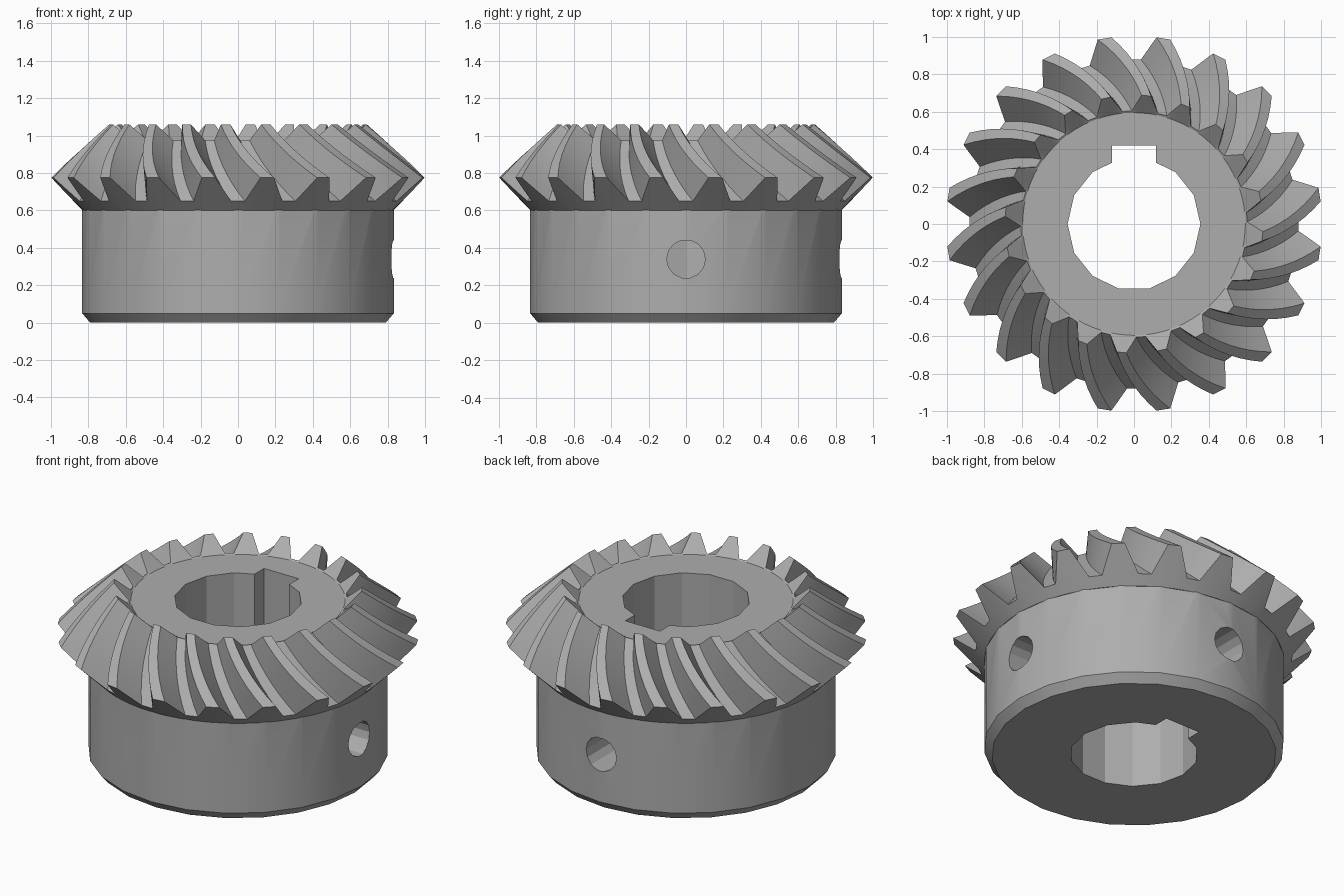
import bpy, bmesh
from math import radians, cos, sin, pi
from mathutils import Matrix

if "Cube" in bpy.data.objects:
    bpy.data.objects.remove(bpy.data.objects["Cube"])

steel = bpy.data.materials.new("grey steel")
steel.use_nodes = True
grey = (0.42, 0.42, 0.42, 1)
steel.diffuse_color = grey
steel.node_tree.nodes["Principled BSDF"].inputs["Base Color"].default_value = grey

TEETH = 20
STEPS = 7
TWIST = -14.5
# One tooth across its width: (angle from tooth centre, height fraction)
TOOTH = [(-6.6, 0), (-4.2, 0.5), (-2.1, 1), (2.1, 1), (4.2, 0.5), (6.6, 0)]


def mix(a, b, t):
    return [p + (q - p) * t for p, q in zip(a, b)]


def make_object(name, bm):
    bmesh.ops.recalc_face_normals(bm, faces=bm.faces)
    mesh = bpy.data.meshes.new(name)
    bm.to_mesh(mesh)
    bm.free()
    mesh.materials.append(steel)
    ob = bpy.data.objects.new(name, mesh)
    bpy.context.collection.objects.link(ob)
    return ob


def loft(name, rings):
    """Skin a stack of closed rings and cap both ends."""
    bm = bmesh.new()
    rows = [[bm.verts.new(p) for p in ring] for ring in rings]
    n = len(rows[0])
    for low, high in zip(rows, rows[1:]):
        for i in range(n):
            j = (i + 1) % n
            bm.faces.new((low[i], low[j], high[j], high[i]))
    bm.faces.new(rows[0][::-1])
    bm.faces.new(rows[-1])
    return make_object(name, bm)


def polar(r, z, degrees):
    a = radians(degrees)
    return (r * cos(a), r * sin(a), z)


def tooth_ring(t):
    """Toothed cross-section, t = 0 at the wide end and 1 at the narrow end."""
    root = mix((0.88, 0.65), (0.605, 0.975), t)
    tip = mix((1.005, 0.775), (0.69, 1.06), t)
    turn = TWIST * (t + 0.15 * t * (1 - t))
    return [polar(*mix(root, tip, h), 9 + 360 / TEETH * k + turn + off)
            for k in range(TEETH) for off, h in TOOTH]


def round_ring(r, z, turn):
    return [polar(r, z, 9 + 360 / TEETH * k + turn + off)
            for k in range(TEETH) for off, h in TOOTH]


def cylinder(name, r, depth, sides, matrix):
    bm = bmesh.new()
    bmesh.ops.create_cone(bm, cap_ends=True, segments=sides, radius1=r,
                          radius2=r, depth=depth, matrix=matrix)
    return make_object(name, bm)


# Toothed crown with conical back and front
rings = [round_ring(0.83, 0.6, 0)]
rings += [tooth_ring(i / STEPS) for i in range(STEPS + 1)]
rings.append(round_ring(0.595, 0.97, TWIST))
gear = loft("bevel_gear", rings)

# Hub with chamfered foot
hub = loft("hub", [[polar(r, z, 360 / 24 * i) for i in range(24)]
                   for r, z in ((0.79, 0), (0.833, 0.05), (0.833, 0.61))])

# Shaft bore, keyway and two set-screw holes
bore = cylinder("bore_cutter", 0.355, 3, 14, Matrix.Rotation(pi / 14, 4, "Z"))
bm = bmesh.new()
bmesh.ops.create_cube(bm, size=1, matrix=Matrix.Translation((0, 0.21, 0))
                      @ Matrix.Diagonal((0.235, 0.42, 3, 1)))
keyway = make_object("keyway_cutter", bm)
holes = [cylinder("screw_hole_cutter", 0.103, 0.8, 14,
                  Matrix.Rotation(angle, 4, "Z")
                  @ Matrix.Translation((0.6, 0, 0.34))
                  @ Matrix.Rotation(pi / 2, 4, "Y"))
         for angle in (0, pi / 2)]

helpers = [(hub, "UNION"), (bore, "DIFFERENCE"), (keyway, "DIFFERENCE")]
helpers += [(hole, "DIFFERENCE") for hole in holes]
for helper, operation in helpers:
    helper.hide_render = True
    mod = gear.modifiers.new(helper.name, "BOOLEAN")
    mod.operation = operation
    mod.solver = "EXACT"
    mod.object = helper

# Bake the cuts and drop the helpers
bpy.context.view_layer.update()
baked = bpy.data.meshes.new_from_object(
    gear.evaluated_get(bpy.context.evaluated_depsgraph_get()))
gear.modifiers.clear()
gear.data = baked
for helper, operation in helpers:
    bpy.data.objects.remove(helper)

bpy.ops.object.select_all(action="DESELECT")
gear.select_set(True)
bpy.context.view_layer.objects.active = gear
bpy.ops.object.shade_smooth_by_angle(angle=radians(22))
